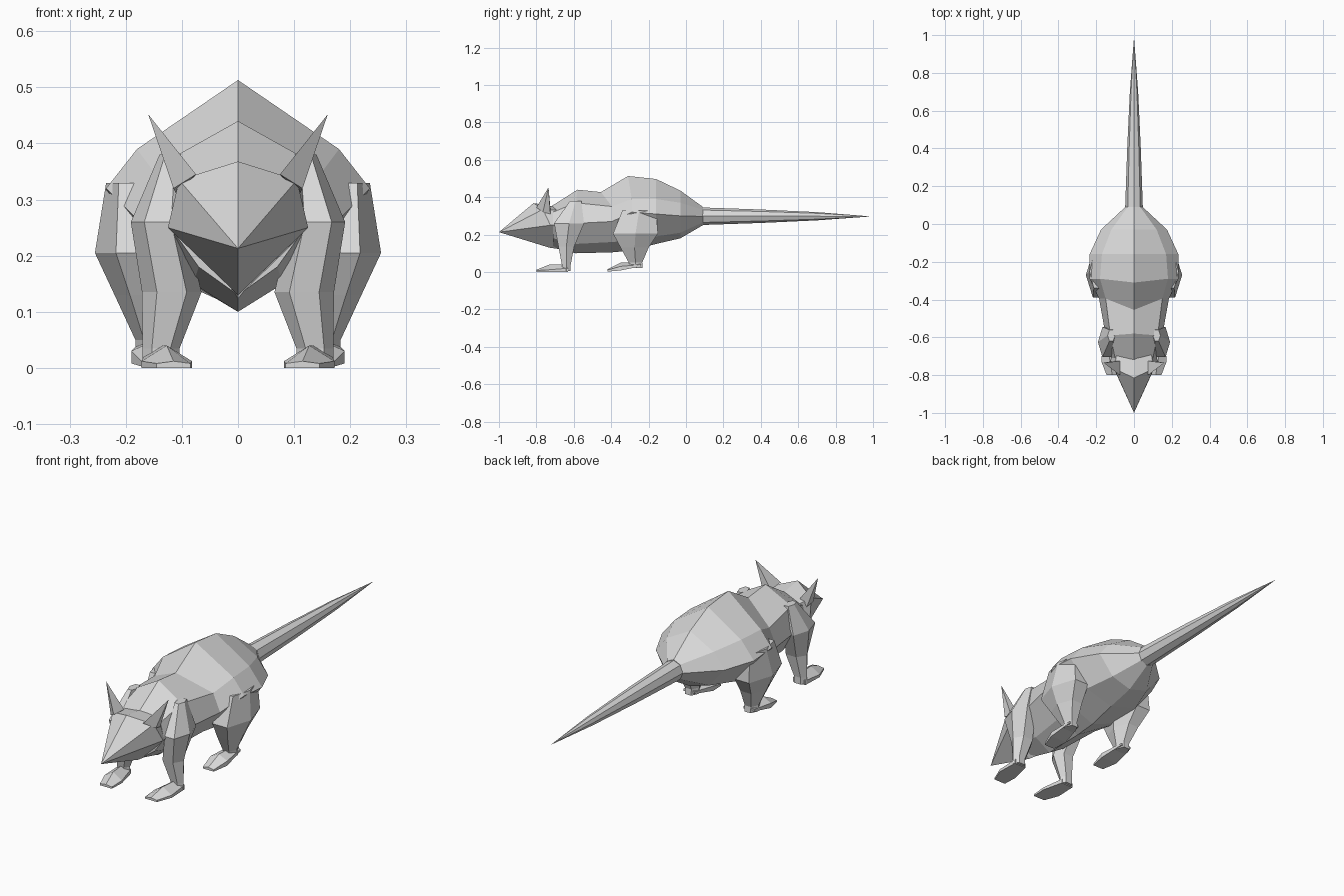
import bpy, bmesh, math

grey = bpy.data.materials.new("plain_grey")
grey.diffuse_color = (0.7, 0.7, 0.7, 1)


def loft(name, rings, mirror=False):
    """Skin a list of rings; a ring of one point makes a tip."""
    bm = bmesh.new()
    vr = [[bm.verts.new(p) for p in r] for r in rings]
    for a, b in zip(vr, vr[1:]):
        n = max(len(a), len(b))
        for i in range(n):
            j = (i + 1) % n
            quad = [a[i % len(a)], a[j % len(a)], b[j % len(b)], b[i % len(b)]]
            bm.faces.new(list(dict.fromkeys(quad)))
    for r in (vr[0], vr[-1]):
        if len(r) > 2:
            bm.faces.new(r)
    bmesh.ops.recalc_face_normals(bm, faces=bm.faces)
    me = bpy.data.meshes.new(name)
    bm.to_mesh(me)
    bm.free()
    me.materials.append(grey)
    ob = bpy.data.objects.new(name, me)
    bpy.context.collection.objects.link(ob)
    if mirror:
        ob.modifiers.new("mirror", "MIRROR").use_axis[0] = True
    return ob


def section(half):
    """Complete a right-hand half section, listed from top to bottom."""
    return half + [(-x, y, z) for x, y, z in half[-2:0:-1]]


def body_ring(y, skew, top, xu, zu, xs, zs, xl, zl, bottom):
    return section([(0, y, top), (xu, y + skew, zu), (xs, y + skew, zs),
                    (xl, y + skew, zl), (0, y + skew, bottom)])


def flat_ring(x, y, z, rx, ry):
    """Six-sided horizontal section for a leg."""
    return [(x + rx * math.cos(i * math.pi / 3),
             y + ry * math.sin(i * math.pi / 3) / 0.866, z) for i in range(6)]


def foot_ring(y, x0, x1, base, edge, ridge):
    return [(x0, y, base), (x1, y, base), (x1, y, edge),
            ((x0 + x1) / 2, y, ridge), (x0, y, edge)]


# Body with shoulder and rump humps
loft("body", [body_ring(*r) for r in [
    (-0.73, 0.02, 0.345, 0.10, 0.32, 0.12, 0.25, 0.07, 0.18, 0.13),
    (-0.58, -0.01, 0.44, 0.125, 0.37, 0.15, 0.26, 0.08, 0.15, 0.10),
    (-0.455, 0.06, 0.427, 0.15, 0.35, 0.185, 0.27, 0.10, 0.16, 0.105),
    (-0.31, 0.02, 0.513, 0.18, 0.39, 0.235, 0.32, 0.14, 0.17, 0.115),
    (-0.16, 0.0, 0.497, 0.17, 0.39, 0.235, 0.31, 0.14, 0.19, 0.15),
    (-0.03, 0.0, 0.435, 0.12, 0.37, 0.175, 0.30, 0.10, 0.21, 0.18),
    (0.09, 0.0, 0.348, 0.033, 0.333, 0.046, 0.297, 0.033, 0.265, 0.25)]])

# Pointed head
loft("head", [
    [(0, -1.0, 0.213)],
    section([(0, -0.815, 0.368), (0.105, -0.765, 0.335), (0.125, -0.725, 0.25),
             (0, -0.73, 0.13)]),
    section([(0, -0.70, 0.35), (0.09, -0.68, 0.33), (0.11, -0.67, 0.25),
             (0, -0.66, 0.12)])])

# Tall thin ears
loft("ears", [
    [(0.075, -0.80, 0.345), (0.115, -0.765, 0.32), (0.11, -0.725, 0.31),
     (0.075, -0.725, 0.34)],
    [(0.16, -0.735, 0.452)]], True)

# Long tapering tail
loft("tail", [[(r * math.cos(i * math.pi / 4), y, 0.298 + r * math.sin(i * math.pi / 4))
               for i in range(8)] for y, r in [(0.08, 0.047), (0.40, 0.036), (0.70, 0.022)]]
     + [[(0, 0.99, 0.297)]])

# Front legs and feet
loft("front_legs", [flat_ring(*r) for r in [
    (0.12, -0.59, 0.38, 0.02, 0.03),
    (0.143, -0.625, 0.26, 0.048, 0.08),
    (0.118, -0.64, 0.135, 0.053, 0.042),
    (0.137, -0.64, 0.035, 0.033, 0.023),
    (0.137, -0.64, 0.004, 0.033, 0.023)]], True)
loft("front_feet", [foot_ring(*r) for r in [
    (-0.63, 0.106, 0.168, 0.0, 0.02, 0.04),
    (-0.73, 0.082, 0.172, 0.0, 0.012, 0.04),
    (-0.80, 0.085, 0.145, 0.0, 0.008, 0.012)]], True)

# Hind legs with heavy thighs, and hind feet
loft("hind_legs", [flat_ring(*r) for r in [
    (0.19, -0.25, 0.33, 0.045, 0.09),
    (0.18, -0.27, 0.205, 0.075, 0.12),
    (0.165, -0.275, 0.13, 0.055, 0.075),
    (0.152, -0.27, 0.05, 0.031, 0.036),
    (0.152, -0.265, 0.022, 0.031, 0.033)]], True)
loft("hind_feet", [foot_ring(*r) for r in [
    (-0.24, 0.125, 0.18, 0.03, 0.04, 0.05),
    (-0.35, 0.105, 0.19, 0.008, 0.03, 0.05),
    (-0.42, 0.115, 0.17, 0.002, 0.01, 0.015)]], True)
